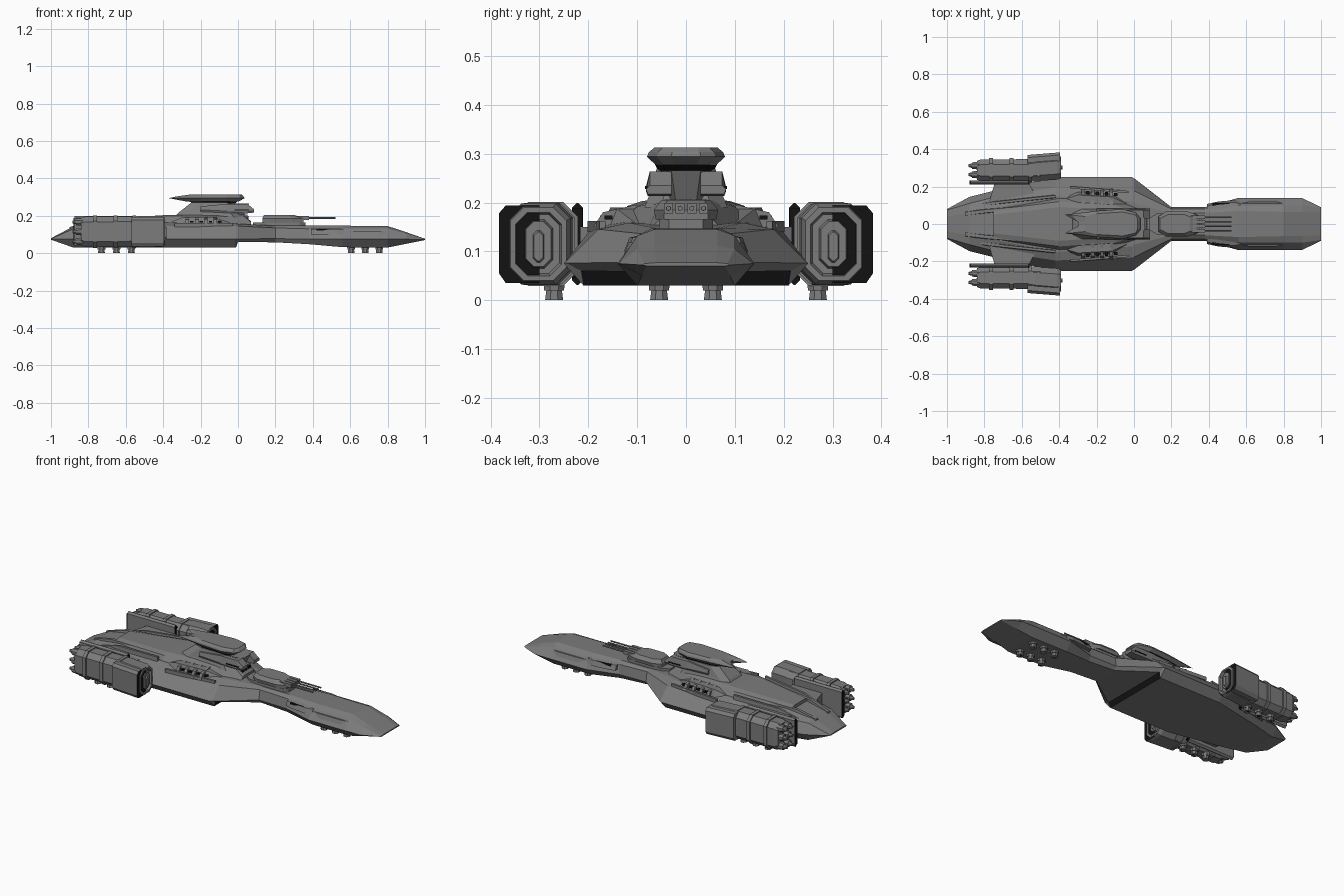
import bpy, bmesh, math
from mathutils import Vector

if "Cube" in bpy.data.objects:
    bpy.data.objects.remove(bpy.data.objects["Cube"])


def material(name, v):
    m = bpy.data.materials.new(name)
    m.diffuse_color = (v, v, v, 1)
    m.use_nodes = True
    m.node_tree.nodes["Principled BSDF"].inputs["Base Color"].default_value = m.diffuse_color
    return m


GREY = material("hull grey", 0.2)
DARK = material("dark gap", 0.006)


def finish(name, bm, dark=None, mat=GREY):
    bmesh.ops.recalc_face_normals(bm, faces=bm.faces[:])
    bm.normal_update()
    if dark:
        for f in bm.faces:
            if dark(f):
                f.material_index = 1
    me = bpy.data.meshes.new(name)
    bm.to_mesh(me)
    bm.free()
    me.materials.append(mat)
    me.materials.append(DARK)
    ob = bpy.data.objects.new(name, me)
    bpy.context.collection.objects.link(ob)
    return ob


def skin(name, rings, dark=None, mat=GREY):
    """Join equal-length rings of points and cap both ends."""
    bm = bmesh.new()
    vs = [[bm.verts.new(p) for p in r] for r in rings]
    n = len(vs[0])
    for a, b in zip(vs, vs[1:]):
        for i in range(n):
            j = (i + 1) % n
            bm.faces.new((a[i], a[j], b[j], b[i]))
    bm.faces.new(vs[0])
    bm.faces.new(vs[-1])
    return finish(name, bm, dark, mat)


def sym(x, half):
    """Cross-section at x from a half profile (y, z), bottom to top."""
    return [(x, y, z) for y, z in half] + [(x, -y, z) for y, z in reversed(half)]


def octagon(x, yc, zc, hy, hz, c, s=1):
    pts = [(hy, hz - c), (hy - c, hz), (c - hy, hz), (-hy, hz - c),
           (-hy, c - hz), (c - hy, -hz), (hy - c, -hz), (hy, c - hz)]
    return [(x, s * (yc + y), zc + z) for y, z in pts]


def box(name, x, y, z, mat=GREY, dark=None, s=1):
    r = [[(a, s * y[0], z[0]), (a, s * y[1], z[0]), (a, s * y[1], z[1]), (a, s * y[0], z[1])] for a in x]
    return skin(name, r, dark, mat)


def plan(outline, z):
    """Horizontal ring from half outline (x, y), front to back."""
    return [(x, y, z) for x, y in outline] + [(x, -y, z) for x, y in reversed(outline)]


def cone(name, p, q, r1, r2, mat=GREY, n=8):
    p, q = Vector(p), Vector(q)
    rot = (q - p).to_track_quat('Z', 'Y')
    ang = [math.tau * (i + .5) / n for i in range(n)]
    ring = lambda c, r: [c + rot @ Vector((r * math.cos(a), r * math.sin(a), 0)) for a in ang]
    return skin(name, [ring(p, r1), ring(q, r2)], None, mat)


# main hull: x, bottom, widest edge, shoulder, roof
hull = [
    (-1.0, (.07, .072), (.08, .075), (.075, .078), (.04, .08)),
    (-.88, (.11, .03), (.145, .075), (.11, .13), (.06, .143)),
    (-.72, (.15, .03), (.185, .075), (.15, .14), (.09, .165)),
    (-.42, (.21, .03), (.25, .075), (.195, .145), (.15, .168)),
    (-.01, (.21, .03), (.25, .075), (.18, .145), (.12, .158)),
    (0, (.215, .06), (.245, .076), (.177, .145), (.11, .157)),
    (.2, (.075, .058), (.09, .078), (.08, .135), (.06, .147)),
    (.38, (.075, .048), (.09, .075), (.08, .13), (.06, .147)),
    (.56, (.10, .032), (.14, .075), (.10, .132), (.07, .147)),
    (.8, (.10, .03), (.14, .075), (.10, .132), (.065, .145)),
    (.9, (.09, .05), (.138, .075), (.10, .105), (.065, .112)),
    (1.0, (.08, .070), (.09, .072), (.085, .075), (.06, .077))]
skin("main_hull", [sym(s[0], s[1:]) for s in hull],
     lambda f: f.normal.x > .9 and f.calc_center_median().x < .1)

# raised upper deck
deck = [(-.75, (.085, .15), (.075, .172), (.05, .18)),
        (-.4, (.15, .15), (.12, .193), (.09, .203)),
        (-.1, (.14, .145), (.10, .192), (.07, .205)),
        (.03, (.085, .14), (.055, .198), (.045, .205)),
        (.07, (.08, .14), (.055, .165), (.04, .17))]
skin("upper_deck", [sym(s[0], s[1:]) for s in deck])
for y in (-.03, 0, .03):
    box("deck_front_window", (.0, .056), (y - .01, y + .01), (.178, .198), DARK)
    box("deck_window_frame", (.0, .05), (y - .014, y + .014), (.17, .206))

for s in (1, -1):
    # long ridges over the stern
    for y0, y1, x0 in ((.055, .085, -.9), (.105, .13, -.82)):
        skin("stern_ridge", [[(x, s * a, z) for a, z in
             ((y0 + d, .12), (y1 + d, .12), (y1 + d - .006, h), (y0 + d + .006, h))]
             for x, d, h in ((x0, -.015, .14), (x0 + .12, 0, .172), (-.42, .03, .19))])
    # side terrace with fins
    skin("side_terrace", [[(x, s * a, z) for a, z in
         ((.06, .14), (y, .14), (y - .02, h), (.06, h))]
         for x, y, h in ((-.38, .15, .16), (-.3, .175, .19), (-.12, .165, .19), (-.02, .12, .155))])
    for k in range(4):
        x = -.28 + .05 * k
        skin("terrace_fin", [[(a, s * .1, .15), (a, s * .19, .15), (a, s * .17, .18), (a, s * .1, .196)]
             for a in (x, x + .018)])
        box("terrace_window", (x + .024, x + .042), (.15, .176 - .003 * k), (.165, .173), DARK, s=s)
    skin("terrace_rail", [[(x, s * y, .14), (x, s * (y + .012), .14), (x, s * (y + .012), .162), (x, s * y, .162)]
         for x, y in ((-.34, .19), (-.03, .165))])
    # panels on the nose sides
    skin("nose_panel", [[(x, s * (y + a), z) for a, z in ((-.03, .10), (.015, .1), (.004, .128), (-.03, .136))]
         for x, y in ((.39, .092), (.45, .105), (.53, .112), (.57, .105))])
    skin("nose_strip", [[(x, s * (y + a), z) for a, z in ((-.03, .09), (.01, .09), (.0, .118), (-.03, .12))]
         for x, y in ((.54, .105), (.62, .118), (.76, .118), (.82, .105))])
    box("nose_slot", (.42, .51), (.08, .112), (.12, .1295), DARK, s=s)

# command tower
base = lambda x0, x1, y: [(x1, y * .6), (x1 - .04, y), (x0 + .05, y), (x0, y * .7)]
skin("tower_base", [plan(base(-.34, .02, .085), .19), plan(base(-.32, .0, .075), .215),
                    plan(base(-.25, -.02, .06), .27)])
skin("tower_neck", [plan(base(-.2, .03, .035), .2), plan(base(-.2, .06, .05), .266)])
for s in (1, -1):
    skin("tower_side_pod", [[(x, s * a, z) for a, z in ((.03, lo), (.078, lo), (.082, lo + .01), (.074, hi), (.03, hi))]
         for x, lo, hi in ((-.2, .222, .25), (-.06, .215, .264), (.05, .213, .264), (.085, .217, .235))])
    box("pod_slot", (-.02, .06), (.06, .0835), (.228, .234), DARK, s=s)
tail = [(.035, .03), (.01, .06), (-.06, .08), (-.2, .07), (-.37, .05), (-.30, .012)]
grow = lambda k, f, b: [(min(max(x, b), f), y * k) for x, y in tail]
skin("bridge_underside", [plan(grow(.7, -.02, -.22), .262), plan(grow(.8, 0, -.27), .279)], None, DARK)
skin("bridge", [plan(grow(.78, .005, -.28), .277), plan(tail, .294),
                plan(grow(.95, .03, -.33), .303), plan(grow(.8, .02, -.26), .313)])

# gun turret
skin("turret_mount", [plan([(.36, .035), (.33, .055), (.12, .055), (.08, .03)], z) for z in (.14, .165)])
skin("turret", [plan([(.35, .045), (.29, .062), (.17, .062), (.13, .04)], .165),
                plan([(.35, .045), (.29, .066), (.17, .066), (.13, .04)], .185),
                plan([(.30, .038), (.27, .05), (.18, .05), (.14, .03)], .205)])
for y in (-.036, -.012, .012, .036):
    cone("gun_barrel", (.27, y, .188), (.52, y, .188), .006, .005, n=6)
    box("barrel_sleeve", (.27, .38), (y - .009, y + .009), (.178, .199))

# engine nacelles
for s in (1, -1):
    skin("engine_body", [octagon(x, .287, .115, h, h + .022, .028, s)
         for x, h in ((-.84, .05), (-.82, .058), (-.5, .06))])
    for x in (-.765, -.655, -.555):
        skin("engine_rib", [octagon(a, .287, .115, .066, .086, .03, s) for a in (x - .01, x + .01)])
    cowl = [(-.58, .288, .058, .078, .03), (-.53, .293, .064, .084, .03), (-.41, .302, .065, .083, .03),
            (-.39, .302, .057, .075, .027), (-.39, .302, .047, .065, .024),
            (-.405, .302, .043, .06, .022), (-.405, .302, .03, .05, .018), (-.39, .302, .026, .046, .016)]
    skin("engine_cowl", [octagon(x, y, .115, a, b, c, s) for x, y, a, b, c in cowl])
    skin("intake_core", [octagon(x, .302, .11, a, b, .008, s) for x, a, b in ((-.4, .014, .036), (-.382, .009, .03))])
    # outer shell with a dark leading edge
    skin("cowl_shell", [[(x, s * a, z) for a, z in
         ((.3, .035), (y - .014, .035), (y, .055), (y, .178), (y - .014, .194), (.3, .194))]
         for x, y in ((-.57, .369), (-.395, .383))], lambda f: f.normal.x > .9)
    # inner side plate and pylon
    box("inner_plate", (-.88, -.56), (.212, .232), (.045, .188), DARK, s=s)
    skin("inner_plate_cap", [octagon(x, .222, .115, .0115, .084, .01, s) for x in (-.875, -.565)],
         lambda f: abs(f.normal.x) > .9)
    skin("pylon", [[(x0, s * y, .06), (x1, s * y, .06), (x1, s * y, .15), (x0, s * y, .15)]
         for y, x0, x1 in ((.1, -.78, -.5), (.235, -.74, -.57))])
    # main nozzles
    for z in (.063, .115, .167):
        for y in (.264, .312):
            cone("nozzle", (-.81, s * y, z), (-.865, s * y, z), .024, .019)
            cone("nozzle_tip", (-.865, s * y, z), (-.885, s * y, z), .014, .008)
    # downward thrusters under engine and nose
    for y, xs in ((.27, (-.73, -.65, -.57)), (.055, (.605, .68, .755))):
        for x in xs:
            cone("thruster_collar", (x, s * y, .045), (x, s * y, .02), .024, .022)
            cone("thruster", (x, s * y, .022), (x, s * y, 0), .017, .02)
            cone("thruster_opening", (x, s * y, .004), (x, s * y, .0), .012, .012, DARK)
